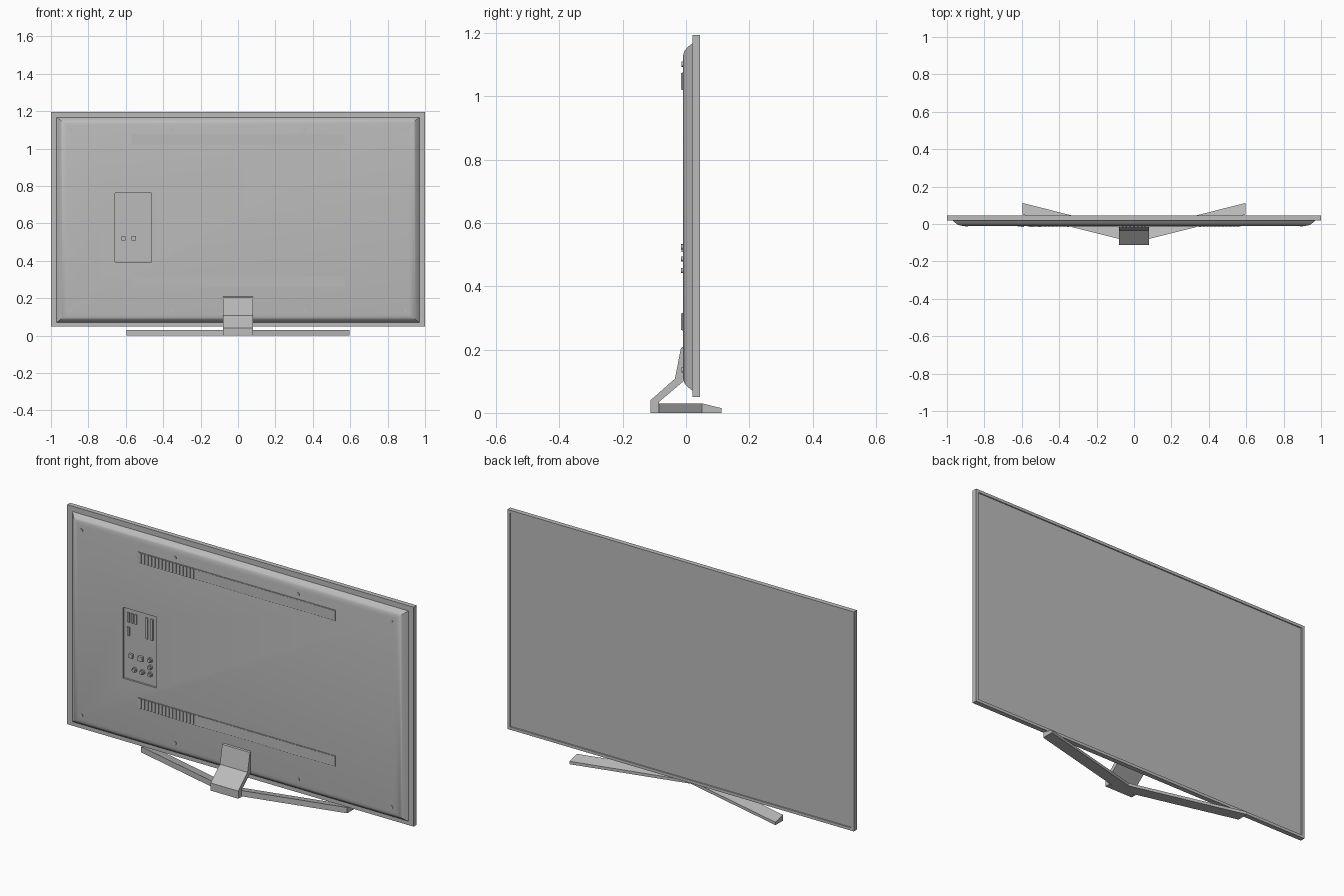
import bpy, bmesh, math
from mathutils import Matrix, Vector

if "Cube" in bpy.data.objects:
    bpy.data.objects.remove(bpy.data.objects["Cube"])

grey = bpy.data.materials.new("grey_plastic")
grey.diffuse_color = (0.5, 0.5, 0.5, 1)
grey.use_nodes = True
grey.node_tree.nodes["Principled BSDF"].inputs["Base Color"].default_value = grey.diffuse_color


def finish(name, bm, angle=None):
    bmesh.ops.recalc_face_normals(bm, faces=bm.faces)
    me = bpy.data.meshes.new(name)
    bm.to_mesh(me)
    bm.free()
    me.materials.append(grey)
    ob = bpy.data.objects.new(name, me)
    bpy.context.collection.objects.link(ob)
    bpy.ops.object.select_all(action='DESELECT')
    bpy.context.view_layer.objects.active = ob
    ob.select_set(True)
    if angle:
        bpy.ops.object.shade_smooth_by_angle(angle=math.radians(angle))
    return ob


def add_box(bm, x0, x1, y0, y1, z0, z1):
    m = Matrix.Translation(((x0 + x1) / 2, (y0 + y1) / 2, (z0 + z1) / 2)) @ \
        Matrix.Diagonal((x1 - x0, y1 - y0, z1 - z0, 1))
    bmesh.ops.create_cube(bm, size=1, matrix=m)


def add_cyl(bm, x, z, r, y0, y1, n=16):
    m = Matrix.Translation((x, (y0 + y1) / 2, z)) @ Matrix.Rotation(math.pi / 2, 4, 'X')
    bmesh.ops.create_cone(bm, cap_ends=True, segments=n, radius1=r, radius2=r,
                          depth=y1 - y0, matrix=m)


def loft(name, sections, angle=None):
    """Skin equal-length closed sections and cap both ends."""
    bm = bmesh.new()
    rings = [[bm.verts.new(p) for p in s] for s in sections]
    n = len(rings[0])
    for a, b in zip(rings, rings[1:]):
        for i in range(n):
            j = (i + 1) % n
            bm.faces.new((a[i], a[j], b[j], b[i]))
    bm.faces.new(rings[0])
    bm.faces.new(rings[-1])
    return finish(name, bm, angle)


# display frame with the screen sunk into its +y side
bm = bmesh.new()
add_box(bm, -1, 1, 0.02, 0.045, 0.05, 1.195)
bmesh.ops.recalc_face_normals(bm, faces=bm.faces)
screen = max(bm.faces, key=lambda f: f.calc_center_median().y)
bmesh.ops.inset_individual(bm, faces=[screen], thickness=0.021, depth=0)
bmesh.ops.inset_individual(bm, faces=[screen], thickness=0.001, depth=-0.005)
finish("frame_and_screen", bm)

# rounded back cover
rings = []
for y, d in ((0.021, 0), (0.008, 0.012), (0, 0.022), (-0.005, 0.031), (-0.008, 0.041), (-0.01, 0.055)):
    x, z0, z1 = 0.97 - d, 0.07 + d * 0.8, 1.168 - d * 0.8
    rings.append([(-x, y, z0), (x, y, z0), (x, y, z1), (-x, y, z1)])
back = loft("back_cover", rings, 30)

# recess for the connector bay
bm = bmesh.new()
add_box(bm, -0.658, -0.462, -0.05, 0.0, 0.393, 0.763)
cutter = finish("bay_cutter", bm)
cutter.hide_render = True
bpy.context.view_layer.objects.active = back
mod = back.modifiers.new("bay", 'BOOLEAN')
mod.operation = 'DIFFERENCE'
mod.solver = 'EXACT'
mod.object = cutter
bpy.ops.object.modifier_apply(modifier="bay")
bpy.data.objects.remove(cutter)

# connector sockets
bm = bmesh.new()
for x, z in ((-0.595, 0.45), (-0.55, 0.45), (-0.505, 0.45), (-0.505, 0.487), (-0.505, 0.525)):
    add_cyl(bm, x, z, 0.013, -0.008, 0.002)
    add_cyl(bm, x, z, 0.008, -0.016, -0.006)
finish("round_sockets", bm, 40)
bm = bmesh.new()
for x, r in ((-0.612, 0.01), (-0.557, 0.012)):
    add_box(bm, x - r, x + r, -0.014, 0.002, 0.52 - r, 0.52 + r)
for x, z0, z1 in ((-0.63, 0.69, 0.74), (-0.608, 0.69, 0.74), (-0.588, 0.69, 0.74),
                  (-0.63, 0.62, 0.665), (-0.525, 0.63, 0.74), (-0.495, 0.63, 0.74)):
    add_box(bm, x - 0.006, x + 0.006, -0.006, 0.002, z0, z1)
finish("flat_sockets", bm)

# raised vent strips with slats
for label, z in (("upper", 1.02), ("lower", 0.26)):
    bm = bmesh.new()
    add_box(bm, -0.57, 0.57, -0.013, -0.008, z, z + 0.056)
    for i in range(56):
        x = -0.555 + i * 1.11 / 55
        add_box(bm, x - 0.006, x + 0.006, -0.0155, -0.01, z + 0.002, z + 0.054)
    finish(label + "_vent", bm)

# cover screws
bm = bmesh.new()
for x in (-0.895, -0.355, 0.355, 0.895):
    for z in (0.135, 1.102):
        add_cyl(bm, x, z, 0.008, -0.0135, -0.005, 12)
finish("cover_screws", bm, 40)

# V-shaped foot, thinner along its rear edge
loft("stand_foot", [[(x, y, 0), (x, y, 0.03), (x, y + 0.062, 0.015), (x, y + 0.062, 0)]
                    for x, y in ((-0.595, 0.05), (0, -0.1), (0.595, 0.05))])

# bent neck from foot to back cover
neck = ((-0.112, 0), (-0.112, 0.04), (-0.035, 0.108), (-0.016, 0.205), (-0.008, 0.21),
        (-0.008, 0.1), (-0.085, 0.035), (-0.085, 0))
loft("stand_neck", [[(x, y, z) for y, z in neck] for x in (-0.08, 0.08)])
